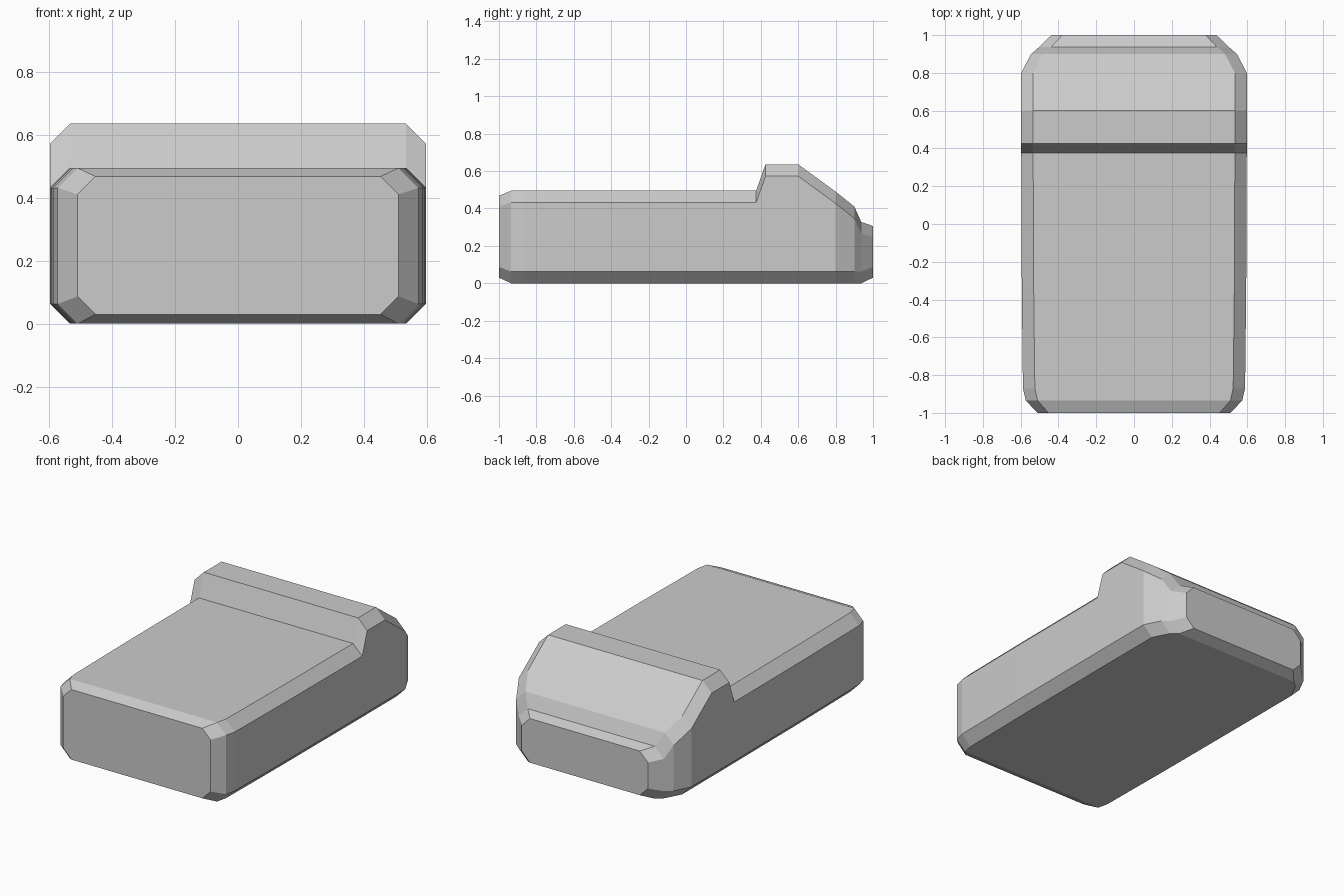
import bpy, bmesh

if "Cube" in bpy.data.objects:
    bpy.data.objects.remove(bpy.data.objects["Cube"])

# Stations along the body: y, half width, bottom z, top z
STATIONS = [
    (-1.0, 0.51, 0.03, 0.468),
    (-0.935, 0.573, 0.0, 0.495),
    (-0.87, 0.588, 0.0, 0.495),
    (-0.35, 0.594, 0.0, 0.495),
    (0.375, 0.597, 0.0, 0.495),
    (0.425, 0.597, 0.0, 0.636),
    (0.6, 0.597, 0.0, 0.636),
    (0.8, 0.597, 0.0, 0.49),
    (0.9, 0.545, 0.0, 0.41),
    (0.937, 0.502, 0.0, 0.328),
    (1.0, 0.437, 0.03, 0.306),
]


def octagon(y, w, lo, hi):
    """Rectangle with chamfered corners, at position y."""
    c = 0.063 if lo == 0.0 else 0.057
    right = [(w - c, lo), (w, lo + c), (w, hi - c), (w - c, hi)]
    left = [(-x, z) for x, z in reversed(right)]
    return [(x, y, z) for x, z in right + left]


# Body: chamfered sections lofted from front to back
bm = bmesh.new()
rings = [[bm.verts.new(p) for p in octagon(*s)] for s in STATIONS]
for a, b in zip(rings, rings[1:]):
    for i in range(8):
        j = (i + 1) % 8
        bm.faces.new((a[i], a[j], b[j], b[i]))
bm.faces.new(rings[0])
bm.faces.new(rings[-1])
bmesh.ops.recalc_face_normals(bm, faces=bm.faces)

mesh = bpy.data.meshes.new("body")
bm.to_mesh(mesh)
bm.free()
bpy.context.collection.objects.link(bpy.data.objects.new("body", mesh))
